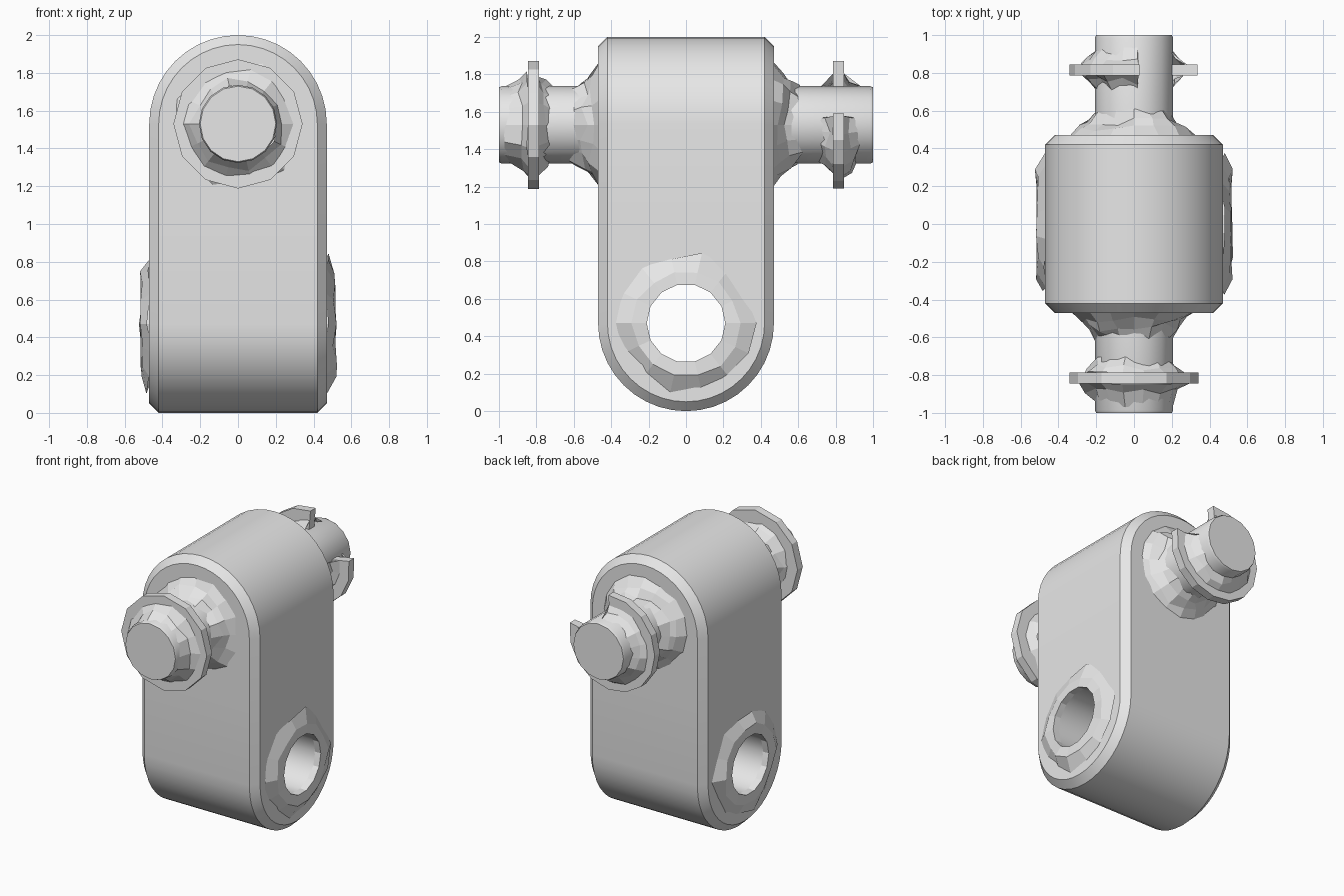
import bpy, bmesh, random
from math import cos, sin, pi, radians

random.seed(7)
if "Cube" in bpy.data.objects:
    bpy.data.objects.remove(bpy.data.objects["Cube"])

grey = bpy.data.materials.new("light_grey")
grey.use_nodes = True
GREY = (0.8, 0.8, 0.8, 1)
grey.diffuse_color = GREY
grey.node_tree.nodes["Principled BSDF"].inputs["Base Color"].default_value = GREY

HALF, CHAMFER = 0.47, 0.05
PIN_Z, HOLE_Z = 2 - HALF, HALF


def finish(name, bm):
    bmesh.ops.remove_doubles(bm, verts=bm.verts, dist=0.0005)
    bmesh.ops.recalc_face_normals(bm, faces=bm.faces)
    mesh = bpy.data.meshes.new(name)
    bm.to_mesh(mesh)
    bm.free()
    mesh.materials.append(grey)
    ob = bpy.data.objects.new(name, mesh)
    bpy.context.collection.objects.link(ob)
    return ob


def activate(ob):
    bpy.ops.object.select_all(action='DESELECT')
    ob.select_set(True)
    bpy.context.view_layer.objects.active = ob


def smooth(ob, angle=32):
    activate(ob)
    bpy.ops.object.shade_smooth_by_angle(angle=radians(angle))


def lathe(name, profile, axis, side=1, n=14, arc=(0, 360), closed=False):
    """Sweep (position, radius, roughness) points round the pin or hole axis."""
    bm = bmesh.new()
    full = arc[1] - arc[0] == 360
    rings = []
    for i in range(n if full else n + 1):
        a = radians(arc[0] + (arc[1] - arc[0]) * i / n)
        ring = []
        for pos, r, rough in profile:
            p = side * (pos + rough * random.uniform(-1, 1))
            r += rough * random.uniform(-1, 1)
            if axis == 'Y':
                co = (r * cos(a), p, PIN_Z + r * sin(a))
            else:
                co = (p, r * cos(a), HOLE_Z + r * sin(a))
            ring.append(bm.verts.new(co))
        rings.append(ring)
    m = len(profile)
    for i in range(n):
        one, two = rings[i], rings[(i + 1) % len(rings)]
        for j in range(m if closed else m - 1):
            k = (j + 1) % m
            bm.faces.new((one[j], one[k], two[k], two[j]))
    if not full:
        bm.faces.new(rings[0])
        bm.faces.new(rings[-1])
    return finish(name, bm)


def add_arch(bm, place, segments=20):
    """Half body: a chamfered arch rising from mid height, open underneath."""
    loops = []
    for depth, r in ((-HALF, HALF - CHAMFER), (-HALF + CHAMFER, HALF),
                     (HALF - CHAMFER, HALF), (HALF, HALF - CHAMFER)):
        pts = [(r, 0)]
        pts += [(r * cos(pi * i / segments), 1 - HALF + r * sin(pi * i / segments))
                for i in range(segments + 1)]
        pts.append((-r, 0))
        loops.append([bm.verts.new(place(u, depth, h)) for u, h in pts])
    for a, b in zip(loops, loops[1:]):
        for i in range(len(a) - 1):
            bm.faces.new((a[i], a[i + 1], b[i + 1], b[i]))
    bm.faces.new(loops[0])
    bm.faces.new(loops[-1])


# Body: round top across x, round bottom across y
bm = bmesh.new()
add_arch(bm, lambda u, d, h: (u, d, 1 + h))
add_arch(bm, lambda u, d, h: (d, u, 1 - h))
body = finish("body", bm)

# Cross hole through the lower half
HOLE_R = 0.21
cutter = lathe("hole_cutter", [(-0.8, 0, 0), (-0.8, HOLE_R, 0), (0.8, HOLE_R, 0), (0.8, 0, 0)], 'X')
cutter.hide_render = True
cut = body.modifiers.new("hole", 'BOOLEAN')
cut.operation = 'DIFFERENCE'
cut.solver = 'EXACT'
cut.object = cutter
activate(body)
bpy.ops.object.modifier_apply(modifier=cut.name)
bpy.data.objects.remove(cutter)
smooth(body)

# Worn raised rims round both ends of the hole
for side, label in ((1, "left"), (-1, "right")):
    lathe(label + "_hole_rim",
          [(0.465, HOLE_R, 0), (0.515, HOLE_R, 0), (0.513, 0.285, 0.012), (0.465, 0.365, 0.02)],
          'X', side)

# Pins with rough flares and collars, front and back
for side, label in ((-1, "front"), (1, "back")):
    pin = lathe(label + "_pin", [(0.44, 0.207, 0), (0.985, 0.207, 0), (1, 0.2, 0), (1, 0, 0)],
                'Y', side, n=16)
    smooth(pin)
    lathe(label + "_pin_flare",
          [(0.46, 0.345, 0.01), (0.505, 0.285, 0.02), (0.545, 0.235, 0.025), (0.61, 0.195, 0.02)],
          'Y', side, n=16)
    # The back collar has a piece broken out of its upper left
    arc = (0, 360) if side < 0 else (85, 370)
    lathe(label + "_collar", [(0.785, 0.19, 0), (0.785, 0.342, 0), (0.845, 0.342, 0), (0.845, 0.19, 0)],
          'Y', side, n=12, arc=arc, closed=True)
    lathe(label + "_collar_inner_flare", [(0.715, 0.195, 0.02), (0.755, 0.23, 0.02), (0.79, 0.27, 0.01)],
          'Y', side, n=14, arc=arc)
    outer = 0.96 if side < 0 else 0.92
    lathe(label + "_collar_outer_flare", [(0.84, 0.285, 0.01), (0.88, 0.24, 0.02), (outer, 0.2, 0.015)],
          'Y', side, n=14, arc=arc)
